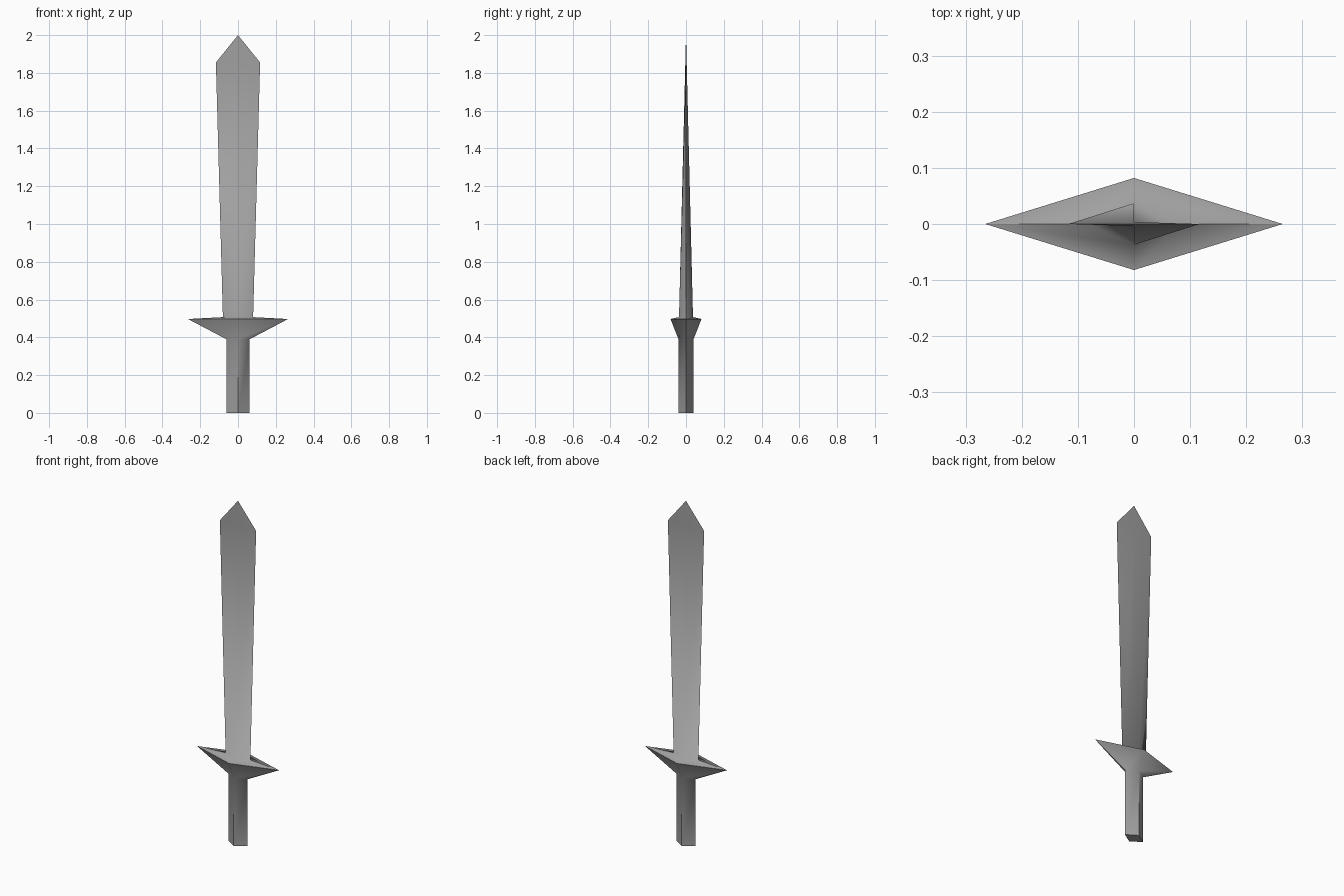
import bpy
import bmesh
import math

default = bpy.data.objects.get("Cube")
if default:
    bpy.data.objects.remove(default, do_unlink=True)

# Single plain metal colour
steel = bpy.data.materials.new("steel_grey")
steel.use_nodes = True
colour = (0.35, 0.35, 0.35, 1.0)
steel.diffuse_color = colour
steel.node_tree.nodes["Principled BSDF"].inputs["Base Color"].default_value = colour

BLADE_BASE = 0.507
TIP = 2.0

# Diamond cross-sections from bottom to top: half width, half depth, height
SECTIONS = [
    (0.062, 0.04, 0.0),           # grip end
    (0.062, 0.04, 0.39),          # grip top
    (0.265, 0.082, 0.497),        # guard rim
    (0.08, 0.037, BLADE_BASE),    # blade base
    (0.117, 0.0036, 1.855),       # blade shoulders
]


def diamond(bm, hx, hy, z):
    corners = [(hx, 0), (0, hy), (-hx, 0), (0, -hy)]
    return [bm.verts.new((x, y, z)) for x, y in corners]


bm = bmesh.new()
rings = [diamond(bm, *section) for section in SECTIONS]

# Grip, guard and blade walls between neighbouring sections
for low, high in zip(rings, rings[1:]):
    for i in range(4):
        j = (i + 1) % 4
        bm.faces.new((low[i], low[j], high[j]))
        bm.faces.new((low[i], high[j], high[i]))

# Pointed tip and flat grip end
tip = bm.verts.new((0, 0, TIP))
for i in range(4):
    bm.faces.new((rings[-1][i], rings[-1][(i + 1) % 4], tip))
bm.faces.new(list(reversed(rings[0])))
bmesh.ops.recalc_face_normals(bm, faces=bm.faces[:])

# Smooth shading, with crisp cutting edges, guard rim and grip corners
for face in bm.faces:
    face.smooth = True
for edge in bm.edges:
    at_side = all(abs(v.co.y) < 1e-5 for v in edge.verts)
    at_base = all(abs(v.co.z - BLADE_BASE) < 1e-5 for v in edge.verts)
    soft = edge.calc_face_angle(0) < math.radians(60)
    edge.smooth = not at_side and (soft or at_base)

mesh = bpy.data.meshes.new("sword")
bm.to_mesh(mesh)
bm.free()
mesh.materials.append(steel)
sword = bpy.data.objects.new("sword", mesh)
bpy.context.collection.objects.link(sword)
